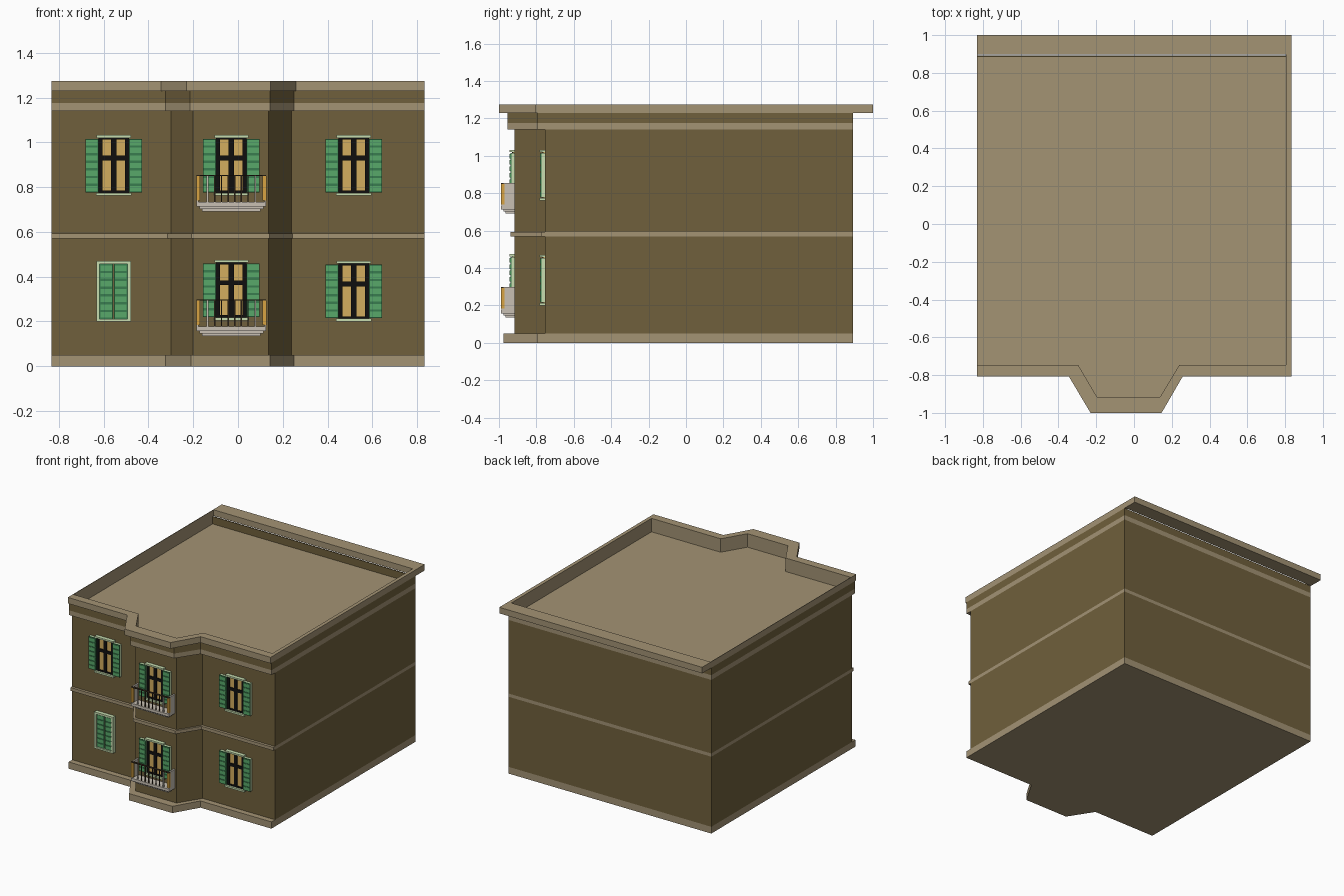
import bpy, bmesh

if "Cube" in bpy.data.objects:
    bpy.data.objects.remove(bpy.data.objects["Cube"])


def srgb(r, g, b):
    f = lambda c: c / 12.92 if c <= 0.04045 else ((c + 0.055) / 1.055) ** 2.4
    return (f(r / 255), f(g / 255), f(b / 255), 1)


def mat(name, *rgb):
    m = bpy.data.materials.new(name)
    m.diffuse_color = srgb(*rgb)
    m.use_nodes = True
    m.node_tree.nodes["Principled BSDF"].inputs["Base Color"].default_value = m.diffuse_color
    return m


WALL = mat("wall_brown", 112, 96, 60)
TRIM = mat("trim_tan", 163, 147, 116)
GREEN = mat("shutter_green", 88, 168, 106)
DARKGREEN = mat("shutter_dark_green", 56, 124, 78)
PALE = mat("pale_green", 200, 222, 176)
BLACK = mat("frame_black", 16, 15, 15)
GLASS = mat("glass_amber", 212, 174, 94)
STONE = mat("balcony_stone", 200, 192, 180)
ORANGE = mat("post_orange", 216, 164, 66)
BARS = mat("bar_dark_brown", 62, 50, 36)

XL, XR = -0.8325, 0.8325


def finish(bm, name, mats):
    bmesh.ops.recalc_face_normals(bm, faces=bm.faces)
    me = bpy.data.meshes.new(name)
    bm.to_mesh(me)
    bm.free()
    for m in mats:
        me.materials.append(m)
    ob = bpy.data.objects.new(name, me)
    bpy.context.collection.objects.link(ob)


def outline(ym, ybay, bay, yb=0.892, xl=XL, xr=XR):
    """Plan of the house: main front, projecting bay, back."""
    a, b, c, d = bay
    return [(xl, yb), (xl, ym), (a, ym), (b, ybay), (c, ybay), (d, ym), (xr, ym), (xr, yb)]


def prism(name, pts, z0, z1, m):
    bm = bmesh.new()
    lo = [bm.verts.new((x, y, z0)) for x, y in pts]
    hi = [bm.verts.new((x, y, z1)) for x, y in pts]
    bm.faces.new(lo[::-1])
    bm.faces.new(hi)
    n = len(pts)
    for i in range(n):
        j = (i + 1) % n
        bm.faces.new((lo[i], lo[j], hi[j], hi[i]))
    finish(bm, name, [m])


def ring(name, outer, inner, z0, z1, m, inside):
    """Hollow band; inner faces use the second material except along the back."""
    bm = bmesh.new()
    loops = [[bm.verts.new((x, y, z)) for x, y in p]
             for p, z in ((outer, z0), (outer, z1), (inner, z1), (inner, z0))]
    n = len(outer)
    for k in range(4):
        p, q = loops[k], loops[(k + 1) % 4]
        for i in range(n):
            j = (i + 1) % n
            f = bm.faces.new((p[i], p[j], q[j], q[i]))
            f.material_index = 1 if k == 2 and i != n - 1 else 0
    finish(bm, name, [m, inside])


def boxes(name, items, m):
    """One object from (x0, x1, y0, y1, z0, z1) boxes."""
    bm = bmesh.new()
    for x0, x1, y0, y1, z0, z1 in items:
        vs = bmesh.ops.create_cube(bm, size=1)["verts"]
        for v in vs:
            v.co = (x1 if v.co.x > 0 else x0, y1 if v.co.y > 0 else y0, z1 if v.co.z > 0 else z0)
    finish(bm, name, [m])


# Stacked storeys and trim bands
wall = outline(-0.755, -0.917, (-0.30, -0.20, 0.137, 0.239))
upper = outline(-0.795, -0.955, (-0.324, -0.215, 0.143, 0.25))
prism("base_plinth", outline(-0.797, -0.976, (-0.324, -0.21, 0.144, 0.25)), 0, 0.05, TRIM)
prism("ground_floor_walls", wall, 0.05, 0.57, WALL)
prism("middle_band", outline(-0.775, -0.937, (-0.315, -0.207, 0.14, 0.244)), 0.57, 0.594, TRIM)
prism("upper_floor_walls", wall, 0.594, 1.14, WALL)
prism("upper_band_and_roof", upper, 1.14, 1.175, TRIM)

# Parapet and overhanging cornice around the sunken roof
inner = outline(-0.747, -0.917, (-0.295, -0.195, 0.137, 0.239), 0.885, XL + 0.004, 0.806)
ring("parapet", upper, inner, 1.175, 1.23, WALL, TRIM)
ring("cornice", outline(-0.807, -1.0, (-0.345, -0.23, 0.146, 0.258), 1.0),
     outline(-0.747, -0.917, (-0.295, -0.195, 0.137, 0.239), 0.897, XL + 0.004, 0.806),
     1.23, 1.275, TRIM, TRIM)


def shutter(name, x0, x1, z0, z1, y):
    """Pale edge, dark green leaf and lighter slats."""
    boxes(name + "_edge", [(x0, x1, y - 0.017, y + 0.005, z0, z1)], PALE)
    boxes(name + "_leaf", [(x0, x1, y - 0.022, y - 0.017, z0, z1)], DARKGREEN)
    n = 7
    h = (z1 - z0) / n
    boxes(name + "_slats", [(x0 + 0.004, x1 - 0.004, y - 0.026, y - 0.022,
                             z0 + h * (i + 0.15), z0 + h * (i + 0.85)) for i in range(n)], GREEN)


def window(name, x, z0, y):
    w, h = 0.068, 0.245
    z1 = z0 + h
    zb = z0 + 0.155
    boxes(name + "_glass", [(x - w, x + w, y - 0.006, y + 0.005, z0, z1)], GLASS)
    yf = y - 0.013
    # black frame, mullion and crossbar
    boxes(name + "_frame", [
        (x - w, x - w + 0.018, yf, y, z0, z1), (x + w - 0.018, x + w, yf, y, z0, z1),
        (x - 0.013, x + 0.013, yf, y, z0, z1), (x - w, x + w, yf, y, zb - 0.011, zb + 0.011),
        (x - w, x + w, yf, y, z1 - 0.008, z1), (x - w, x + w, yf, y, z0, z0 + 0.01)], BLACK)
    boxes(name + "_sill_and_lintel", [
        (x - 0.076, x + 0.076, y - 0.028, y, z1, z1 + 0.012),
        (x - 0.079, x + 0.079, y - 0.028, y, z0 - 0.013, z0)], PALE)
    for side, s in (("left", -1), ("right", 1)):
        a, b = sorted((x + s * w, x + s * (w + 0.059)))
        shutter(f"{name}_{side}_shutter", a, b, z0 + 0.002, z1 - 0.004, y)


window("upper_left_window", -0.555, 0.775, -0.755)
window("upper_right_window", 0.517, 0.775, -0.755)
window("lower_right_window", 0.517, 0.213, -0.755)
window("upper_bay_window", -0.03, 0.775, -0.917)
window("lower_bay_window", -0.03, 0.218, -0.917)

# Closed window: pale surround with two shut leaves
cx, cz0, cz1, cy = -0.556, 0.20, 0.47, -0.755
boxes("closed_window_surround", [
    (cx - 0.077, cx - 0.062, cy - 0.028, cy, cz0, cz1), (cx + 0.062, cx + 0.077, cy - 0.028, cy, cz0, cz1),
    (cx - 0.062, cx + 0.062, cy - 0.028, cy, cz0, cz0 + 0.012),
    (cx - 0.062, cx + 0.062, cy - 0.028, cy, cz1 - 0.014, cz1)], PALE)
shutter("closed_left_shutter", cx - 0.062, cx - 0.003, cz0 + 0.012, cz1 - 0.014, cy + 0.005)
shutter("closed_right_shutter", cx + 0.003, cx + 0.062, cz0 + 0.012, cz1 - 0.014, cy + 0.005)


def balcony(name, z):
    """z is the top of the slab."""
    x0, x1, yf, yw = -0.185, 0.126, -0.99, -0.915
    t = z + 0.122
    boxes(name + "_slab", [(x0, x1, yf, yw, z - 0.02, z),
                           (x0 + 0.012, x1 - 0.012, yf + 0.013, yw, z - 0.03, z - 0.02),
                           (x0 + 0.025, x1 - 0.025, yf + 0.026, yw, z - 0.042, z - 0.03)], STONE)
    boxes(name + "_side_panels", [(x0, x0 + 0.008, yf + 0.003, yw, z, t - 0.005),
                                  (x1 - 0.008, x1, yf + 0.003, yw, z, t - 0.005),
                                  (x0 + 0.045, x0 + 0.053, yf + 0.003, yf + 0.011, z, t - 0.005),
                                  (x1 - 0.053, x1 - 0.045, yf + 0.003, yf + 0.011, z, t - 0.005)], STONE)
    boxes(name + "_corner_posts", [(x0 - 0.001, x0 + 0.016, yf + 0.001, yf + 0.02, z + 0.008, t - 0.005),
                                   (x1 - 0.016, x1 + 0.001, yf + 0.001, yf + 0.02, z + 0.008, t - 0.005)], ORANGE)
    boxes(name + "_bars", [(x - 0.003, x + 0.003, yf + 0.004, yf + 0.01, z, t - 0.005)
                           for x in (-0.1035 + 0.0296 * i for i in range(6))], BARS)
    boxes(name + "_handrail", [(x0, x1, yf, yf + 0.014, t - 0.006, t)], BARS)
    boxes(name + "_side_rails", [(x0, x0 + 0.012, yf + 0.014, yw, t - 0.006, t),
                                 (x1 - 0.012, x1, yf + 0.014, yw, t - 0.006, t)], STONE)


balcony("upper_balcony", 0.733)
balcony("lower_balcony", 0.177)
